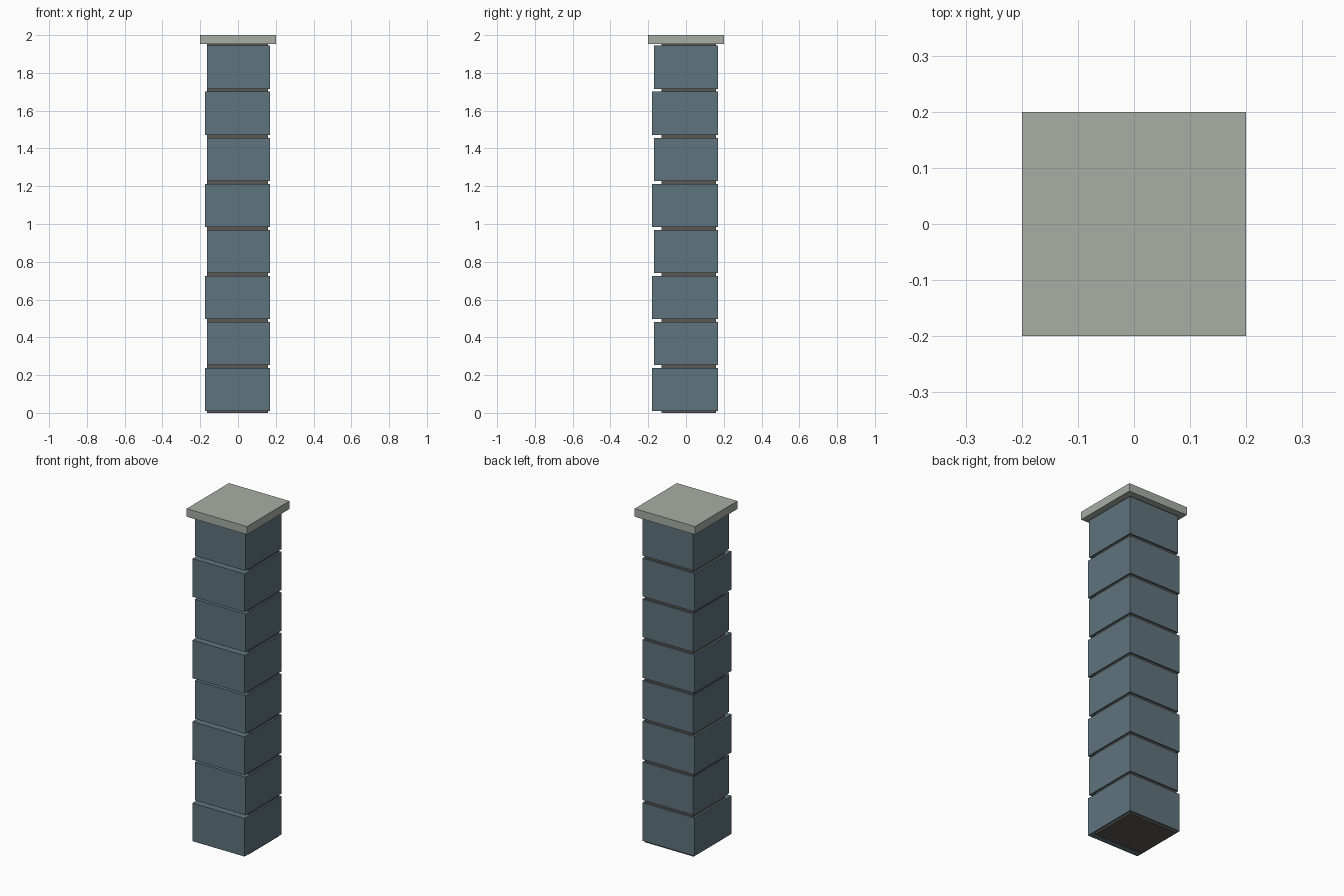
import bpy

default = bpy.data.objects.get("Cube")
if default:
    bpy.data.objects.remove(default, do_unlink=True)


def material(name, rgb):
    mat = bpy.data.materials.new(name)
    mat.use_nodes = True
    colour = (*rgb, 1)
    mat.diffuse_color = colour
    mat.node_tree.nodes["Principled BSDF"].inputs["Base Color"].default_value = colour
    return mat


def box(name, low, high, mat):
    centre = [(a + b) / 2 for a, b in zip(low, high)]
    bpy.ops.mesh.primitive_cube_add(size=1, location=centre)
    obj = bpy.context.object
    obj.name = name
    obj.scale = [b - a for a, b in zip(low, high)]
    bpy.ops.object.transform_apply(location=False, rotation=False, scale=True)
    obj.data.materials.append(mat)
    return obj


stone = material("blue grey stone", (0.114, 0.174, 0.205))
mortar = material("dark mortar", (0.105, 0.097, 0.085))
capstone = material("pale grey cap", (0.386, 0.42, 0.375))

# Recessed mortar core showing between the courses
CAP_BASE = 1.952
box("mortar_core", (-0.163, -0.13, 0), (0.16, 0.16, CAP_BASE), mortar)

# Stone courses, alternately wider and narrower on two sides
COURSES, PITCH, HEIGHT = 8, 0.2437, 0.228
for i in range(COURSES):
    z = 0.01 + i * PITCH
    inset = 0.01 * (i % 2)
    box(f"stone_course_{i + 1}", (-0.175 + inset, -0.18 + inset, z),
        (0.17, 0.17, z + HEIGHT), stone)

# Overhanging flat cap
box("cap_slab", (-0.2, -0.2, CAP_BASE), (0.2, 0.2, 2), capstone)
